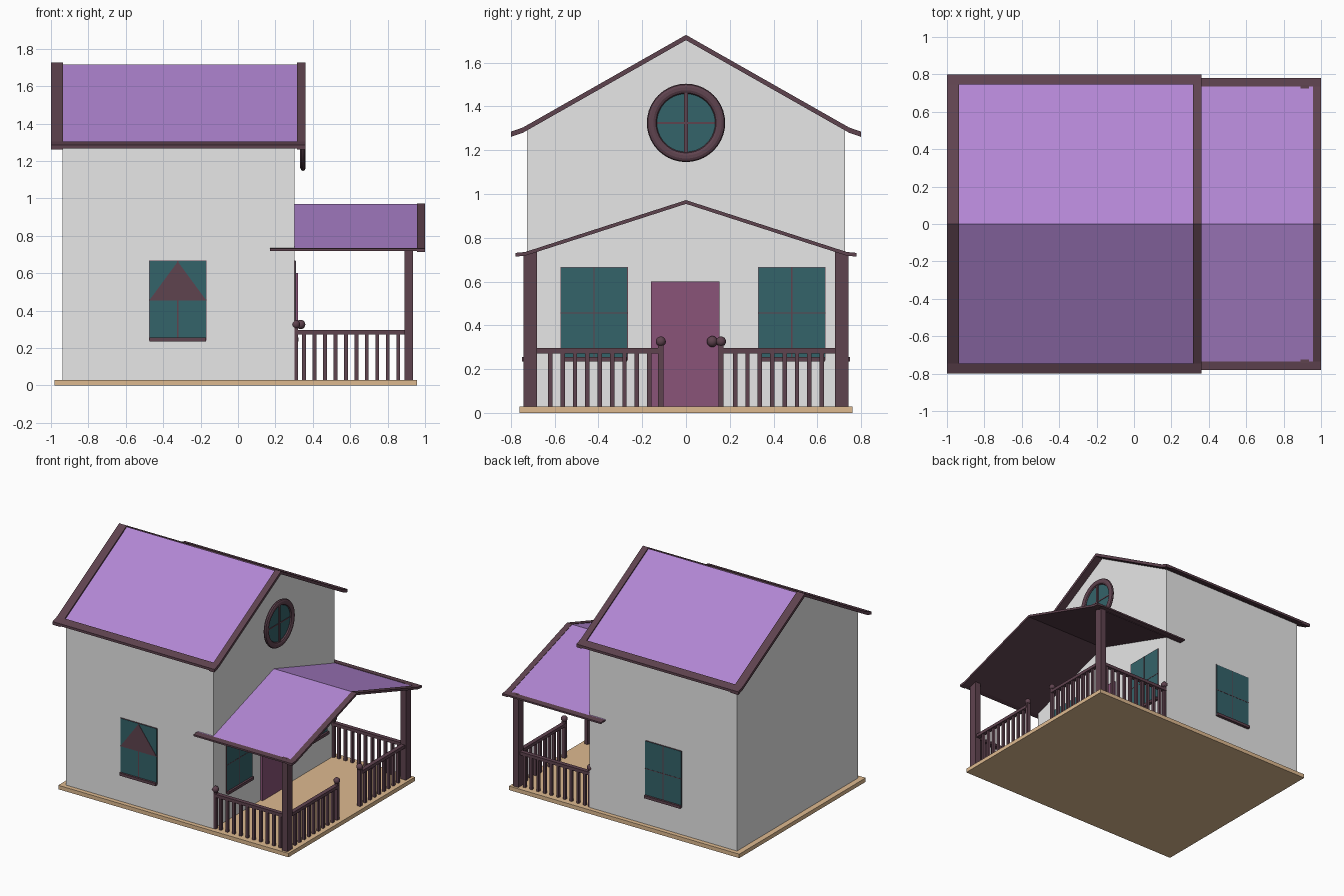
import bpy, bmesh, math
from mathutils import Matrix

if "Cube" in bpy.data.objects:
    bpy.data.objects.remove(bpy.data.objects["Cube"])


def material(name, r, g, b):
    m = bpy.data.materials.new(name)
    lin = lambda c: ((c / 255 + 0.055) / 1.055) ** 2.4
    m.diffuse_color = (lin(r), lin(g), lin(b), 1)
    m.use_nodes = True
    m.node_tree.nodes["Principled BSDF"].inputs["Base Color"].default_value = m.diffuse_color
    return m


WALL = material("wall grey", 231, 231, 231)
ROOF = material("roof purple", 178, 134, 211)
TRIM = material("trim brown", 95, 67, 79)
GLASS = material("glass teal", 52, 99, 106)
DOOR = material("door plum", 138, 84, 120)
WOOD = material("floor tan", 222, 186, 144)


def finish(name, bm, mat, smooth=False):
    bmesh.ops.recalc_face_normals(bm, faces=bm.faces)
    me = bpy.data.meshes.new(name)
    bm.to_mesh(me)
    bm.free()
    me.materials.append(mat)
    ob = bpy.data.objects.new(name, me)
    bpy.context.collection.objects.link(ob)
    if smooth:
        for p in me.polygons:
            p.use_smooth = True
    return ob


def boxes(name, items, mat):
    """Each item is (x0, x1, y0, y1, z0, z1)."""
    bm = bmesh.new()
    for x0, x1, y0, y1, z0, z1 in items:
        m = Matrix.Translation(((x0 + x1) / 2, (y0 + y1) / 2, (z0 + z1) / 2))
        bmesh.ops.create_cube(bm, size=1, matrix=m @ Matrix.Diagonal((x1 - x0, y1 - y0, z1 - z0, 1)))
    return finish(name, bm, mat)


def extrude_x(name, profile, x0, x1, mat):
    """Extrude a closed (y, z) profile along x."""
    bm = bmesh.new()
    a = [bm.verts.new((x0, y, z)) for y, z in profile]
    b = [bm.verts.new((x1, y, z)) for y, z in profile]
    n = len(profile)
    bm.faces.new(a)
    bm.faces.new(b)
    for i in range(n):
        j = (i + 1) % n
        bm.faces.new((a[i], a[j], b[j], b[i]))
    return finish(name, bm, mat)


def slab(name, half, x0, x1, drop, t, mat, sides=None):
    """Roof layer along the half profile (ridge to eave), mirrored unless a side is given."""
    if sides is None:
        top = [(-y, z - drop) for y, z in reversed(half)] + [(y, z - drop) for y, z in half[1:]]
    else:
        top = [(sides * y, z - drop) for y, z in half]
    return extrude_x(name, top + [(y, z - t) for y, z in reversed(top)], x0, x1, mat)


def ball(name, x, y, z, r):
    bm = bmesh.new()
    bmesh.ops.create_uvsphere(bm, u_segments=16, v_segments=10, radius=r,
                              matrix=Matrix.Translation((x, y, z)))
    finish(name, bm, TRIM, True)


# Base and house body
boxes("floor_base", [(-0.98, 0.957, -0.76, 0.76, 0, 0.03)], WOOD)
WX, WY = 0.302, 0.727
extrude_x("house_walls", [(-WY, 0.03), (WY, 0.03), (WY, 1.296), (0, 1.708), (-WY, 1.296)], -0.938, WX, WALL)

# Main roof: underside, purple covering, raised border
ridge, kink, eave = (0, 1.727), (0.745, 1.304), (0.8, 1.285)
slab("main_roof_underside", [ridge, kink], -0.935, 0.315, 0.014, 0.009, TRIM)
slab("main_roof_covering", [ridge, kink], -0.935, 0.315, 0.010, 0.008, ROOF)
slab("main_roof_back_border", [ridge, kink, eave], -1.0, -0.935, 0, 0.024, TRIM)
slab("main_roof_front_border", [ridge, kink, eave], 0.315, 0.362, 0, 0.024, TRIM)
for s, side in ((-1, "left"), (1, "right")):
    slab("main_roof_eave_" + side, [kink, eave], -0.935, 0.315, 0, 0.018, TRIM, s)

# Porch roof
p_ridge, p_kink, p_eave = (0, 0.972), (0.735, 0.735), (0.78, 0.731)
slab("porch_roof_underside", [p_ridge, p_kink], 0.17, 0.957, 0.008, 0.008, TRIM)
slab("porch_roof_covering", [p_ridge, p_kink], 0.17, 0.957, 0.003, 0.008, ROOF)
slab("porch_roof_border", [p_ridge, p_kink, p_eave], 0.957, 1.0, 0, 0.017, TRIM)
for s, side in ((-1, "left"), (1, "right")):
    slab("porch_roof_eave_" + side, [p_kink, p_eave], 0.17, 0.957, 0, 0.012, TRIM, s)

# Porch posts and railings
RX, RY = 0.912, 0.71
for s, side in ((-1, "left"), (1, "right")):
    y0, y1 = sorted((s * 0.68, s * 0.743))
    boxes("porch_post_" + side, [(0.89, 0.936, y0, y1, 0.03, 0.735)], TRIM)

    # Side rail from the wall to the post
    y = s * RY
    parts = [(0.302, 0.9, y - 0.016, y + 0.016, 0.272, 0.296),
             (0.294, 0.32, y - 0.013, y + 0.013, 0.03, 0.31)]
    for i in range(10):
        x = 0.353 + i * 0.056
        parts.append((x - 0.01, x + 0.01, y - 0.01, y + 0.01, 0.03, 0.28))
    boxes("side_rail_" + side, parts, TRIM)
    ball("side_rail_ball_" + side, 0.308, y, 0.326, 0.024)

    # Front rail from the post to the entrance
    end = -0.115 if s < 0 else 0.16
    y0, y1 = sorted((s * 0.69, end))
    parts = [(RX - 0.016, RX + 0.016, y0, y1, 0.272, 0.296),
             (RX - 0.013, RX + 0.013, end - 0.012, end + 0.012, 0.03, 0.31)]
    for i in range(9 if s < 0 else 8):
        y = s * (0.62 - i * 0.0565)
        parts.append((RX - 0.01, RX + 0.01, y - 0.01, y + 0.01, 0.03, 0.28))
    boxes("front_rail_" + side, parts, TRIM)
    ball("front_rail_ball_" + side, RX, end, 0.326, 0.023)

# Door with knob
boxes("door", [(WX - 0.01, 0.32, -0.16, 0.153, 0.03, 0.6)], DOOR)
ball("door_knob", 0.335, 0.12, 0.326, 0.025)


def window(name, centre, wall, axis, s):
    """Flat window with thin frame, glass, bars and sill on a wall facing s * axis."""
    def part(u0, u1, depth, z0, z1):
        d0, d1 = sorted((s * (wall - 0.005), s * (wall + depth)))
        u0, u1 = centre + u0, centre + u1
        return (d0, d1, u0, u1, z0, z1) if axis == "x" else (u0, u1, d0, d1, z0, z1)
    h = 0.154
    boxes(name + "_frame", [part(-h, h, 0.005, 0.24, 0.667)], TRIM)
    boxes(name + "_glass", [part(-h + 0.003, h - 0.003, 0.007, 0.245, 0.664)], GLASS)
    boxes(name + "_bars", [part(-0.003, 0.003, 0.0085, 0.25, 0.664),
                           part(-h, h, 0.0085, 0.453, 0.458)], TRIM)
    boxes(name + "_sill", [part(-h + 0.003, h - 0.003, 0.022, 0.235, 0.256)], TRIM)


window("porch_window_left", -0.42, WX, "x", 1)
window("porch_window_right", 0.483, WX, "x", 1)
window("side_window_front", -0.322, WY, "y", -1)
window("side_window_back", -0.322, WY, "y", 1)

# Triangular shade on the front side window
bm = bmesh.new()
tri = [bm.verts.new((x, -WY - 0.0095, z)) for x, z in ((-0.474, 0.455), (-0.17, 0.455), (-0.322, 0.662))]
ext = bmesh.ops.extrude_face_region(bm, geom=[bm.faces.new(tri)])
for v in ext["geom"]:
    if isinstance(v, bmesh.types.BMVert):
        v.co.y += 0.006
finish("window_shade", bm, TRIM)

# Round gable window: ring, glass and cross bars
CZ = 1.325
bpy.ops.mesh.primitive_torus_add(major_radius=0.156, minor_radius=0.023, major_segments=40,
                                 minor_segments=10, location=(0.347, 0, CZ),
                                 rotation=(0, math.pi / 2, 0))
ring = bpy.context.object
ring.name = "round_window_ring"
ring.scale.z = 0.65
ring.data.materials.append(TRIM)
bpy.ops.object.shade_smooth_by_angle()
bm = bmesh.new()
bmesh.ops.create_cone(bm, cap_ends=True, segments=40, radius1=0.15, radius2=0.15, depth=0.008,
                      matrix=Matrix.Translation((0.341, 0, CZ)) @ Matrix.Rotation(math.pi / 2, 4, "Y"))
finish("round_window_glass", bm, GLASS)
boxes("round_window_bars", [(0.34, 0.353, -0.009, 0.009, CZ - 0.14, CZ + 0.14),
                            (0.34, 0.348, -0.14, 0.14, CZ - 0.004, CZ + 0.004)], TRIM)
